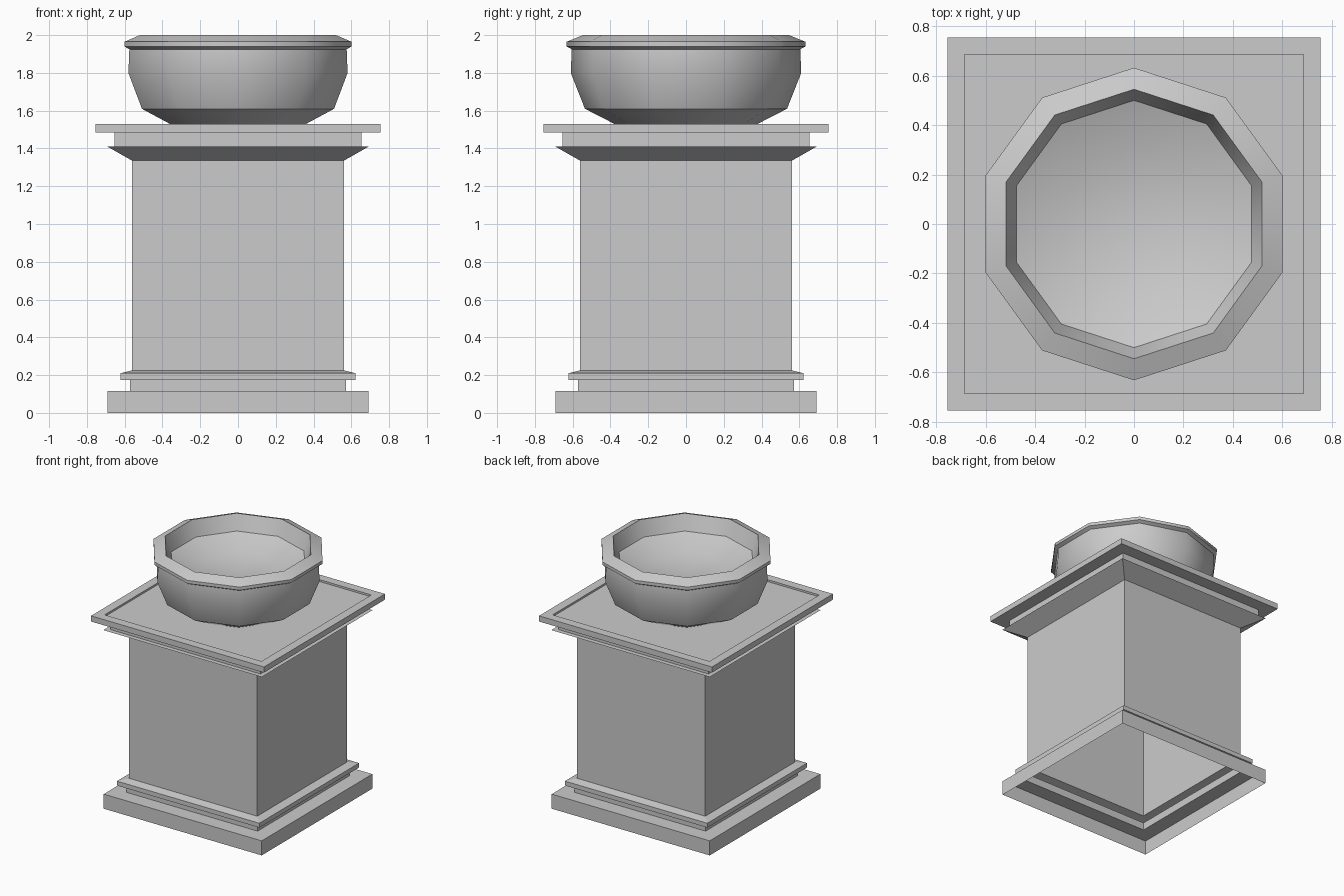
import bpy, bmesh, math

if "Cube" in bpy.data.objects:
    bpy.data.objects.remove(bpy.data.objects["Cube"])


def lathe(name, profile, sides, start_angle, scale=1.0):
    """Sweep a (radius, height) profile round z with the given number of sides."""
    bm = bmesh.new()
    rings = []
    for r, z in profile:
        if r == 0:
            rings.append([bm.verts.new((0, 0, z))] * sides)
            continue
        rings.append([bm.verts.new((r * scale * math.cos(start_angle + i * math.tau / sides),
                                    r * scale * math.sin(start_angle + i * math.tau / sides), z))
                      for i in range(sides)])
    for low, high in zip(rings, rings[1:]):
        for i in range(sides):
            j = (i + 1) % sides
            corners = [low[i], low[j], high[j], high[i]]
            bm.faces.new(list(dict.fromkeys(corners)))
    mesh = bpy.data.meshes.new(name)
    bm.to_mesh(mesh)
    bm.free()
    obj = bpy.data.objects.new(name, mesh)
    bpy.context.collection.objects.link(obj)
    return obj


# Square pedestal: hollow shell, open below, with stepped base and flared cap
lathe("pedestal", [
    (0.69, 0), (0.69, 0.115), (0.572, 0.115), (0.572, 0.175),
    (0.622, 0.175), (0.622, 0.21), (0.56, 0.225),
    (0.56, 1.335), (0.692, 1.41), (0.655, 1.41), (0.655, 1.485),
    (0.755, 1.485), (0.755, 1.53), (0.685, 1.53), (0.685, 1.515), (0, 1.515),
], 4, math.pi / 4, math.sqrt(2))

# Ten-sided bowl with a chamfered rim and hollow inside
bowl = lathe("bowl", [
    (0.35, 1.515), (0.535, 1.61), (0.61, 1.80), (0.605, 1.925),
    (0.632, 1.94), (0.632, 1.965), (0.545, 2.0),
    (0.50, 1.88), (0.30, 1.80), (0, 1.78),
], 10, math.pi / 2)

# Smooth the bowl, keep the rim crisp
bpy.ops.object.select_all(action='DESELECT')
bowl.select_set(True)
bpy.context.view_layer.objects.active = bowl
bpy.ops.object.shade_smooth_by_angle(angle=math.radians(40))
